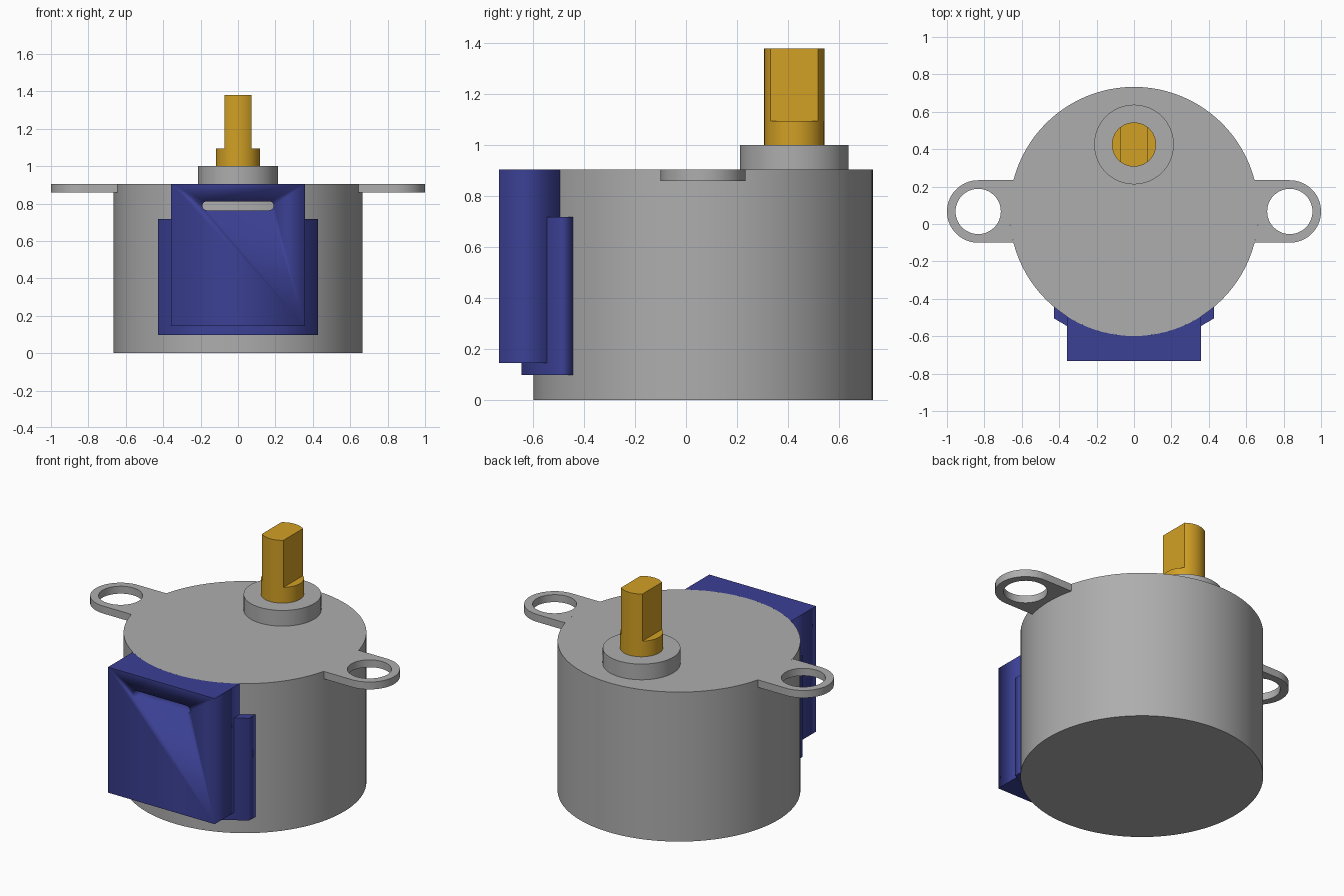
import bpy, bmesh, math

if "Cube" in bpy.data.objects:
    bpy.data.objects.remove(bpy.data.objects["Cube"])

CY, R, TOP = 0.067, 0.666, 0.905   # body centre, radius, top height


def material(name, rgb):
    m = bpy.data.materials.new(name)
    m.diffuse_color = (*rgb, 1)
    m.use_nodes = True
    m.node_tree.nodes["Principled BSDF"].inputs["Base Color"].default_value = m.diffuse_color
    return m


STEEL = material("steel grey", (0.42, 0.42, 0.42))
BLUE = material("blue plastic", (0.044, 0.052, 0.30))
BRASS = material("brass", (0.64, 0.35, 0.018))


def arc(cx, cy, r, a0, a1, n):
    """Points on an arc, angles in degrees, both ends included."""
    return [(cx + r * math.cos(math.radians(a0 + (a1 - a0) * i / n)),
             cy + r * math.sin(math.radians(a0 + (a1 - a0) * i / n)))
            for i in range(n + 1)]


def circle(cx, cy, r, n=64):
    return arc(cx, cy, r, 0, 360, n)[:-1]


def prism(name, loops, z0, z1, mat):
    """Extrude an outline (with optional holes) between two heights."""
    cu = bpy.data.curves.new(name, 'CURVE')
    cu.dimensions, cu.fill_mode, cu.extrude = '2D', 'BOTH', (z1 - z0) / 2
    for pts in loops:
        s = cu.splines.new('POLY')
        s.points.add(len(pts) - 1)
        for p, (x, y) in zip(s.points, pts):
            p.co = (x, y, 0, 1)
        s.use_cyclic_u = True
    tmp = bpy.data.objects.new(name + "_curve", cu)
    bpy.context.collection.objects.link(tmp)
    me = bpy.data.meshes.new_from_object(
        tmp.evaluated_get(bpy.context.evaluated_depsgraph_get()))
    bpy.data.objects.remove(tmp)
    bm = bmesh.new()
    bm.from_mesh(me)
    bmesh.ops.remove_doubles(bm, verts=bm.verts, dist=1e-5)
    bmesh.ops.translate(bm, verts=bm.verts, vec=(0, 0, (z0 + z1) / 2))
    bmesh.ops.recalc_face_normals(bm, faces=bm.faces)
    bm.to_mesh(me)
    bm.free()
    me.materials.clear()
    me.materials.append(mat)
    ob = bpy.data.objects.new(name, me)
    bpy.context.collection.objects.link(ob)
    return ob


def smooth(ob):
    bpy.ops.object.select_all(action='DESELECT')
    ob.select_set(True)
    bpy.context.view_layer.objects.active = ob
    bpy.ops.object.shade_smooth_by_angle(angle=math.radians(30))


# Can and shaft boss
smooth(prism("body", [circle(0, CY, R, 96)], 0, TOP, STEEL))
smooth(prism("boss", [circle(0, 0.425, 0.213)], TOP, 1.0, STEEL))

# Shaft: round base, then a section with two flats
smooth(prism("shaft_base", [circle(0, 0.425, 0.118)], 1.0, 1.095, BRASS))
f = math.degrees(math.acos(0.072 / 0.118))
flats = arc(0, 0.425, 0.118, f, 180 - f, 16) + arc(0, 0.425, 0.118, 180 + f, 360 - f, 16)
smooth(prism("shaft_flats", [flats], 1.095, 1.38, BRASS))

# Mounting ears, ending on the wall of the can
w = 0.167
t = math.degrees(math.asin(w / R))
for side, name in ((1, "right_ear"), (-1, "left_ear")):
    outline = arc(0.833, CY, w, -90, 90, 32) + arc(0, CY, R, t, -t, 8)
    hole = circle(0.833, CY, 0.121, 48)
    smooth(prism(name, [[(side * x, y) for x, y in lp] for lp in (outline, hole)],
                 0.86, TOP, STEEL))


def against_can(front, half_width):
    """Close a front outline (left to right) with the curve of the can."""
    a = math.degrees(math.asin(half_width / R))
    return front + arc(0, CY, R, -90 + a, -90 - a, 24)


# Chamfered back part of the wire cover
prism("cover_back", [against_can(
    [(-0.427, -0.505), (-0.19, -0.645), (0.19, -0.645), (0.427, -0.505)], 0.427)],
    0.098, 0.717, BLUE)

# Front box of the wire cover, with a rounded slot cut through to the can
box = prism("cover_front", [against_can([(-0.357, -0.733), (0.357, -0.733)], 0.357)],
            0.145, TOP, BLUE)
slot = arc(0.167, 0.788, 0.024, -90, 90, 10) + arc(-0.167, 0.788, 0.024, 90, 270, 10)
cutter = prism("slot_cutter", [slot], 0.45, 0.85, BLUE)
cutter.rotation_euler = (math.radians(90), 0, 0)
cutter.hide_render = True
cutter.hide_set(True)
mod = box.modifiers.new("slot", 'BOOLEAN')
mod.operation, mod.solver, mod.object = 'DIFFERENCE', 'EXACT', cutter
